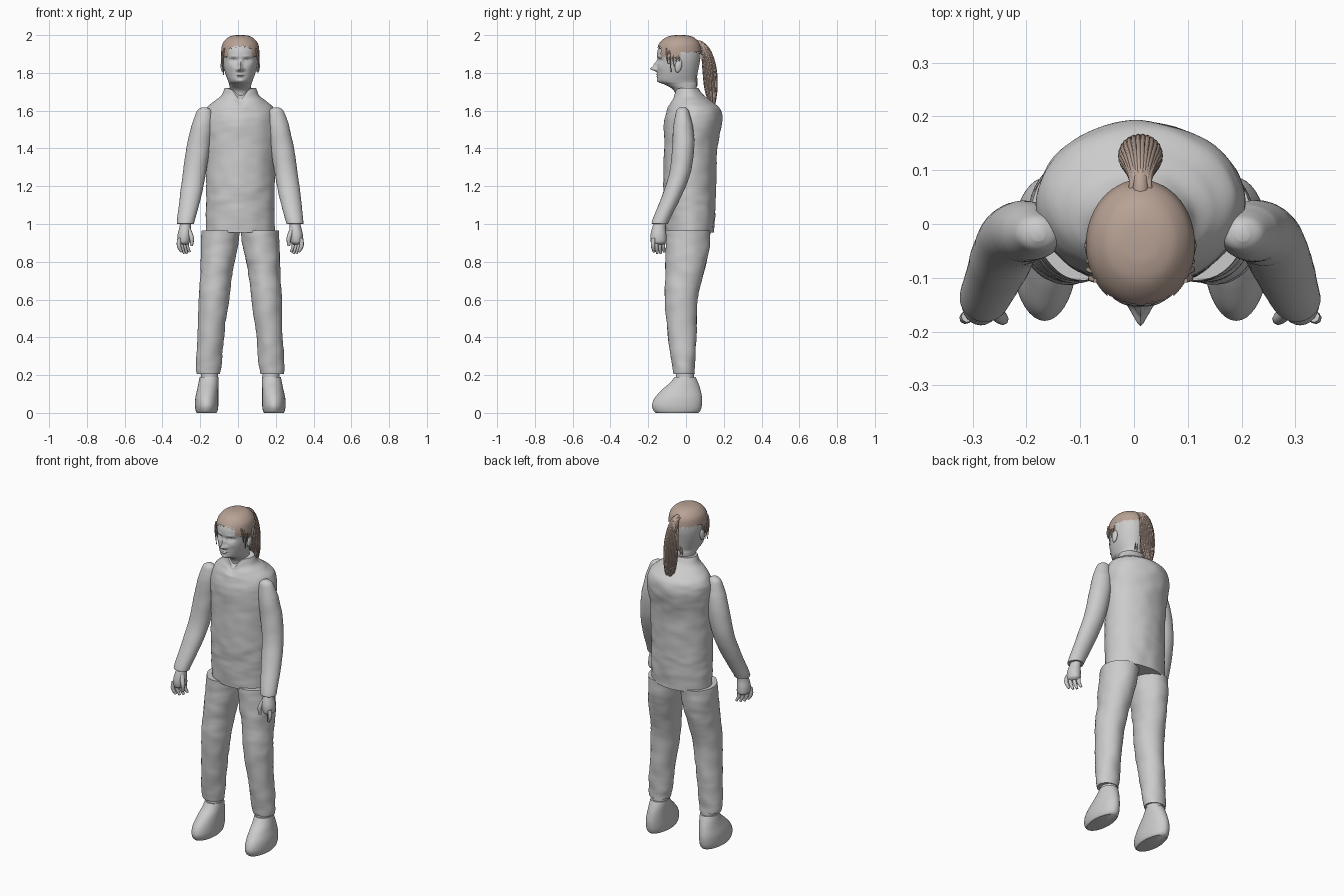
import bpy, bmesh, math, random
from mathutils import Vector, noise

random.seed(4)
MID = 0.012

cube = bpy.data.objects.get("Cube")
if cube:
    bpy.data.objects.remove(cube, do_unlink=True)


def material(name, rgb):
    m = bpy.data.materials.new(name)
    m.use_nodes = True
    m.diffuse_color = (*rgb, 1)
    m.node_tree.nodes["Principled BSDF"].inputs["Base Color"].default_value = (*rgb, 1)
    return m


GREY = material("plain grey", (0.6, 0.6, 0.6))
BROWN = material("hair brown", (0.48, 0.36, 0.30))


def smooth(ob, angle=45):
    bpy.ops.object.select_all(action='DESELECT')
    ob.select_set(True)
    bpy.context.view_layer.objects.active = ob
    bpy.ops.object.shade_smooth_by_angle(angle=math.radians(angle))


def finish(name, bm, mat):
    bmesh.ops.recalc_face_normals(bm, faces=bm.faces)
    me = bpy.data.meshes.new(name)
    bm.to_mesh(me)
    bm.free()
    me.materials.append(mat)
    ob = bpy.data.objects.new(name, me)
    bpy.context.collection.objects.link(ob)
    smooth(ob)
    return ob


def spline(rows, steps):
    """Smoothly interpolate a list of equal-length rows."""
    out = []
    for i in range(len(rows) - 1):
        a, b, c, d = (rows[max(0, min(len(rows) - 1, i + k))] for k in (-1, 0, 1, 2))
        for s in range(steps):
            t = s / steps
            out.append([q + 0.5 * t * (r - p + t * (2*p - 5*q + 4*r - w + t * (3*(q - r) + w - p)))
                        for p, q, r, w in zip(a, b, c, d)])
    out.append(list(rows[-1]))
    return out


def loft(sections, side=1, segs=40, steps=6, wrinkle=0.0, shape=None, caps=True):
    """Stack ellipses (z, offset from the middle, y, x radius, y radius)."""
    bm = bmesh.new()
    rings = []
    for z, d, cy, rx, ry in spline(sections, steps):
        ring = []
        for k in range(segs):
            a = 2 * math.pi * k / segs
            c, s = math.cos(a), math.sin(a)
            p = Vector((MID + side * d + rx * c, cy + ry * s, z))
            if wrinkle:
                n = noise.noise(p * 14) + 0.6 * noise.noise(Vector((p.x * 12, p.y * 12, p.z * 35)))
                p += Vector((c, s, 0)) * n * wrinkle
            if shape:
                p = shape(p)
            ring.append(bm.verts.new(p))
        rings.append(ring)
    for r, q in zip(rings, rings[1:]):
        for k in range(segs):
            j = (k + 1) % segs
            bm.faces.new((r[k], r[j], q[j], q[k]))
    if caps:
        bm.faces.new(rings[0])
        bm.faces.new(rings[-1])
    return bm


def tubes(name, paths, mat):
    """Tapered round strands; each path is a list of (x, y, z, radius)."""
    cu = bpy.data.curves.new(name, 'CURVE')
    cu.dimensions = '3D'
    cu.bevel_depth = 1
    cu.bevel_resolution = 2
    cu.use_fill_caps = True
    for path in paths:
        pts = spline(path, 5)
        sp = cu.splines.new('POLY')
        sp.points.add(len(pts) - 1)
        for p, (x, y, z, r) in zip(sp.points, pts):
            p.co = (x, y, z, 1)
            p.radius = max(r, 0.001)
    cu.materials.append(mat)
    ob = bpy.data.objects.new(name, cu)
    bpy.context.collection.objects.link(ob)
    bpy.ops.object.select_all(action='DESELECT')
    ob.select_set(True)
    bpy.context.view_layer.objects.active = ob
    bpy.ops.object.convert(target='MESH')
    smooth(bpy.context.object, 60)


# Sleeveless top with a collar that dips at the throat
def collar_dip(p):
    if p.z > 1.62 and p.y < 0:
        p.z -= 0.6 * (p.z - 1.62) * math.exp(-((p.x - MID) / 0.035) ** 2)
    return p


torso = [(0.955, 0, .022, .182, .126), (1.08, 0, .022, .182, .134), (1.2, 0, .02, .182, .139),
         (1.4, 0, .025, .186, .141), (1.54, 0, .038, .194, .152), (1.61, 0, .042, .178, .14),
         (1.65, 0, .025, .138, .108), (1.68, 0, .012, .1, .083), (1.72, 0, .002, .082, .064)]
finish("vest", loft(torso, segs=72, steps=10, wrinkle=.004, shape=collar_dip), GREY)

# Limbs, built for both sides
arm = [(1.618, .19, -.018, .012, .014), (1.6, .19, -.018, .038, .032), (1.55, .196, -.017, .052, .045),
       (1.5, .205, -.015, .058, .054), (1.4, .222, -.015, .063, .058), (1.27, .243, -.032, .061, .056),
       (1.15, .262, -.075, .057, .052), (1.02, .287, -.133, .047, .045), (1.0, .289, -.138, .044, .042)]
leg = [(.965, .103, .012, .1, .116), (.85, .114, .006, .095, .114), (.73, .128, -.008, .084, .1),
       (.6, .14, -.025, .08, .086), (.4, .156, -.02, .07, .074), (.25, .167, -.013, .068, .06),
       (.205, .168, -.01, .06, .055)]
ankle = [(.27, .165, -.006, .042, .045), (.2, .163, -.006, .045, .048), (.13, .165, -.006, .045, .048)]
shoe = [(0, .178, -.048, .052, .112), (.012, .178, -.048, .058, .124), (.04, .178, -.048, .062, .132),
        (.08, .177, -.04, .061, .125), (.125, .172, -.024, .056, .1), (.16, .168, -.01, .053, .074),
        (.19, .165, -.005, .05, .056)]
palm = [(1.03, .286, -.13, .026, .03), (.98, .292, -.143, .031, .036), (.94, .296, -.146, .036, .042),
        (.905, .298, -.145, .032, .04), (.892, .298, -.145, .018, .026)]

for side, label in ((1, "left"), (-1, "right")):
    finish(label + "_arm", loft(arm, side, wrinkle=.0015), GREY)
    finish(label + "_trouser_leg", loft(leg, side, segs=48, steps=8, wrinkle=.004), GREY)
    finish(label + "_ankle", loft(ankle, side, segs=24), GREY)
    finish(label + "_shoe", loft(shoe, side), GREY)
    finish(label + "_palm", loft(palm, side, segs=24), GREY)
    fingers = []
    for i in range(4):
        d, y = .322 - .014 * i, -.172 + .018 * i
        tip = .84 + .008 * abs(i - 1.5)
        fingers.append([(MID + side * d, y, .925, .011), (MID + side * (d + .003), y - .003, .885, .011),
                        (MID + side * (d - .012), y + .003, tip, .007)])
    fingers.append([(MID + side * .275, -.16, .97, .014), (MID + side * .257, -.176, .925, .012),
                    (MID + side * .258, -.174, .885, .008)])
    tubes(label + "_fingers", fingers, GREY)

# Head: stacked ellipses with the face pushed in and out by soft bumps
head = [(1.62, 0, .0, .056, .058), (1.7, 0, -.003, .054, .058), (1.735, 0, -.024, .058, .082),
        (1.755, 0, -.045, .064, .1), (1.79, 0, -.046, .077, .106), (1.83, 0, -.042, .088, .11),
        (1.87, 0, -.038, .094, .113), (1.91, 0, -.038, .095, .114), (1.95, 0, -.035, .088, .102),
        (1.98, 0, -.033, .064, .074), (1.993, 0, -.032, .035, .04), (1.996, 0, -.032, .008, .009)]
# side offset, height, push to the front, width, height spread
bumps = [(0, 1.822, .034, .012, .012), (0, 1.845, .018, .009, .016), (.014, 1.817, .012, .009, .008),
         (.036, 1.866, -.015, .018, .011), (.036, 1.864, .009, .010, .006), (.035, 1.887, .004, .025, .008),
         (0, 1.79, .006, .020, .004), (0, 1.781, .006, .017, .004), (0, 1.7855, -.005, .022, .0025),
         (0, 1.755, .008, .022, .012), (.045, 1.83, .004, .02, .018)]


def face(p):
    if p.y < -.05:
        push = 0
        for x, z, amount, w, h in bumps:
            for s in ((1, -1) if x else (1,)):
                push += amount * math.exp(-((p.x - MID - s * x) / w) ** 2 - ((p.z - z) / h) ** 2)
        p.y -= push
    return p


finish("head", loft(head, segs=96, steps=9, shape=face), GREY)

for side, label in ((1, "left"), (-1, "right")):
    bm = bmesh.new()
    bmesh.ops.create_uvsphere(bm, u_segments=20, v_segments=12, radius=1)
    for v in bm.verts:
        v.co = (MID + side * .092 + v.co.x * .012, -.04 + v.co.y * .019 + v.co.z * .005, 1.838 + v.co.z * .036)
    finish(label + "_ear", bm, GREY)

# Hair cap: a slightly larger skull trimmed along a ragged hairline
cap = [(z + .004, d, cy, rx + .006, ry + .006) for z, d, cy, rx, ry in head[4:]]
bm = loft(cap, segs=96, steps=9)


def below_hairline(f):
    c = f.calc_center_median()
    if c.y < -.1 and abs(c.x - MID) < .062:
        line = 1.94 - 3 * (c.x - MID) ** 2
    elif c.y < -.03:
        line = 1.885
    else:
        line = 1.908
    return c.z < line + random.uniform(-.006, .006)


bmesh.ops.delete(bm, geom=[f for f in bm.faces if below_hairline(f)], context='FACES')
finish("hair_cap", bm, BROWN)

# Loose strands by the ears and at the nape
locks = []
for side in (1, -1):
    for i in range(5):
        y, end = -.105 + .016 * i, random.uniform(1.78, 1.86)
        locks.append([(MID + side * .084, y, 1.93, .004), (MID + side * (.097 - .004 * (i == 0)), y + .004, 1.88, .005),
                      (MID + side * random.uniform(.086, .097), y + .01, end, .0015)])
    for i in range(2):
        x = MID + side * (.012 + .014 * i)
        locks.append([(x, .055, 1.785, .002), (x, .058, 1.755, .004), (x + side * .006, .058, 1.73, .0015)])
tubes("hair_strands", locks, BROWN)

# Ponytail: a full core wrapped in fine strands
core = [(MID, .05, 1.955, .018), (MID, .082, 1.952, .015), (MID, .108, 1.905, .024),
        (MID, .124, 1.82, .033), (MID, .132, 1.72, .031), (MID, .138, 1.65, .017), (MID, .14, 1.62, .006)]
strands = [core]
for i in range(26):
    a = 2 * math.pi * i / 26
    drop = random.uniform(-.02, .03)
    strands.append([(x + 1.1 * r * math.cos(a), y + r * math.sin(a), z + drop * (k / 6) ** 2,
                     .005 if k < 6 else .0015) for k, (x, y, z, r) in enumerate(core)])
tubes("ponytail", strands, BROWN)
